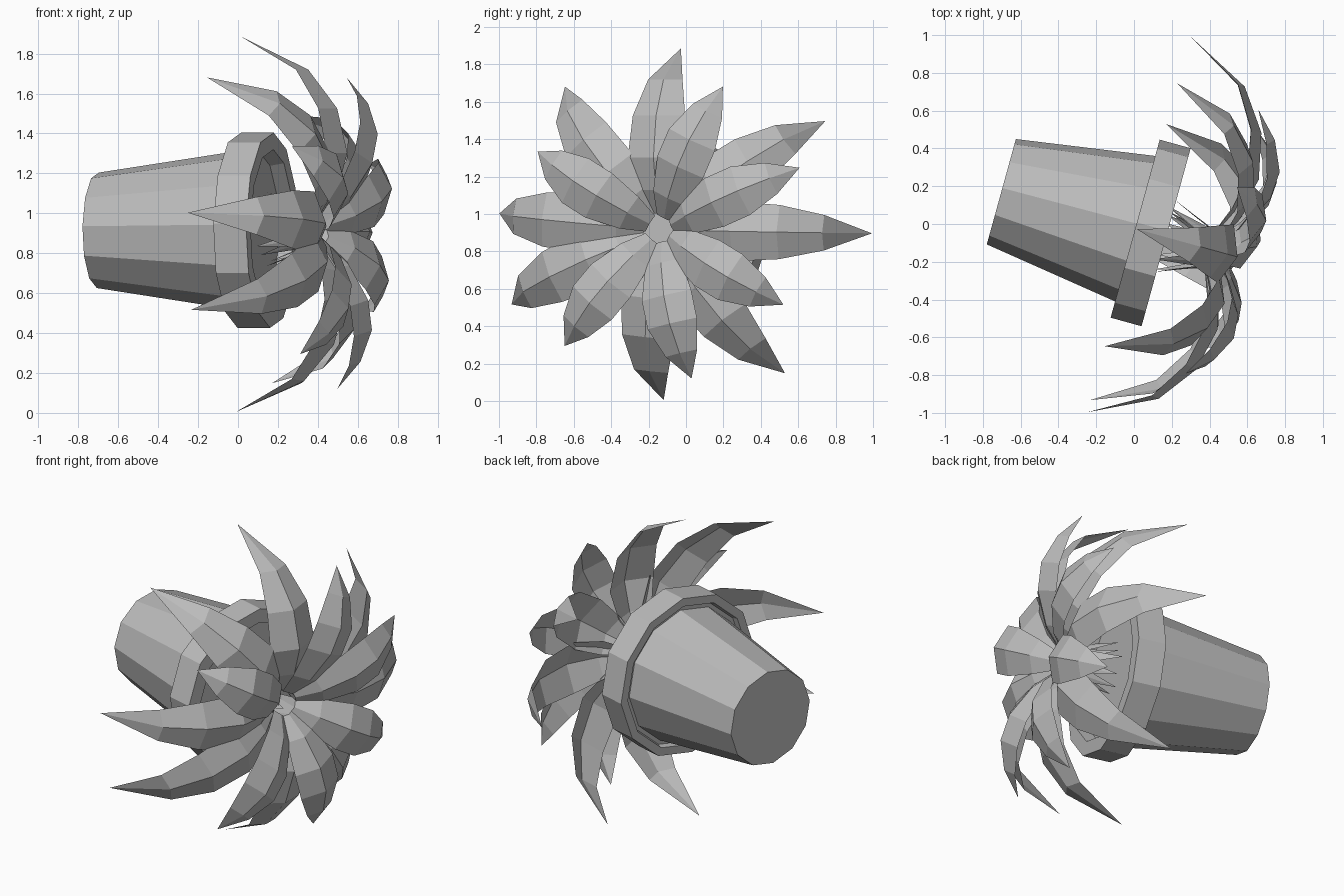
import bpy, bmesh, math
from mathutils import Matrix, Vector

if "Cube" in bpy.data.objects:
    bpy.data.objects.remove(bpy.data.objects["Cube"])

grey = bpy.data.materials.new("plain grey")
grey.diffuse_color = (0.5, 0.5, 0.5, 1)
grey.use_nodes = True
grey.node_tree.nodes["Principled BSDF"].inputs["Base Color"].default_value = grey.diffuse_color

# Tipped-over frame: local x sideways, local y up, local z along the pot axis,
# origin at the centre of the pot mouth
c, s = 0.964, 0.266
FRAME = Matrix(((s, 0, c, 0.17), (c, 0, -s, -0.07), (0, 1, 0, 0.915), (0, 0, 0, 1)))


def finish(name, bm):
    bm.transform(FRAME)
    mesh = bpy.data.meshes.new(name)
    bm.to_mesh(mesh)
    bm.free()
    mesh.materials.append(grey)
    obj = bpy.data.objects.new(name, mesh)
    bpy.context.collection.objects.link(obj)
    return obj


def lathe(name, profile, sides=12, turn=math.radians(-4)):
    """Revolve (height, radius) points; the ends are capped."""
    bm = bmesh.new()
    rings = []
    for a, r in profile:
        rings.append([bm.verts.new((r * math.cos(turn + i * math.tau / sides),
                                    r * math.sin(turn + i * math.tau / sides), a))
                      for i in range(sides)])
    for lo, hi in zip(rings, rings[1:]):
        for i in range(sides):
            j = (i + 1) % sides
            bm.faces.new((lo[i], lo[j], hi[j], hi[i]))
    bm.faces.new(rings[0][::-1])
    bm.faces.new(rings[-1])
    return finish(name, bm)


def leaf(name, angle, reach, path):
    """Ridged arching blade from (height, outward, half width) points."""
    bm = bmesh.new()
    phi = math.radians(angle)
    out = Vector((math.cos(phi), math.sin(phi), 0))
    side = Vector((-math.sin(phi), math.cos(phi), 0))
    up = Vector((0, 0, 1))
    rows = []
    for a, r, w in path:
        mid = out * r * reach + up * a
        if w == 0:
            rows.append([bm.verts.new(mid)])
        else:
            fold = up * w * 0.2
            rows.append([bm.verts.new(mid - side * w - fold),
                         bm.verts.new(mid + fold),
                         bm.verts.new(mid + side * w - fold)])
    for p, q in zip(rows, rows[1:]):
        if len(p) == 1:
            for k in range(2):
                bm.faces.new((p[0], q[k + 1], q[k]))
        elif len(q) == 1:
            for k in range(2):
                bm.faces.new((p[k], p[k + 1], q[0]))
        else:
            for k in range(2):
                bm.faces.new((p[k], p[k + 1], q[k + 1], q[k]))
    bmesh.ops.triangulate(bm, faces=bm.faces[:])
    return finish(name, bm)


# Pot: tapered body, stepped underside of the rim, rim, mouth and soil
lathe("pot", [(-0.905, 0.29), (-0.14, 0.405), (-0.14, 0.43), (-0.17, 0.44),
              (-0.17, 0.49), (0, 0.49), (0, 0.405), (-0.07, 0.39)])

# Each leaf rises from a pointed foot, pinches at the crown and arches outward;
# outer leaves curl back beside the pot, inner leaves bulge further forward
LONG = [(-0.03, 0.2, 0), (0.12, 0.14, 0.03), (0.25, 0.09, 0.05), (0.32, 0.22, 0.12),
        (0.36, 0.4, 0.16), (0.31, 0.63, 0.145), (0.17, 0.83, 0.095), (-0.16, 1, 0)]
SHORT = [(-0.03, 0.2, 0), (0.12, 0.13, 0.03), (0.27, 0.08, 0.05), (0.37, 0.22, 0.1),
         (0.45, 0.44, 0.14), (0.46, 0.63, 0.14), (0.40, 0.83, 0.09), (0.29, 1, 0)]

outer = [(90, 0.97), (36, 0.99), (-1, 1.06), (-53, 0.96),
         (-96, 0.915), (-157, 1.02), (175, 1.01), (130, 1.0)]
inner = [(65, 0.845), (23, 0.85), (-30, 0.8), (-77, 0.815), (-130, 0.81), (148, 0.79)]
for i, (angle, reach) in enumerate(outer):
    leaf(f"outer_leaf_{i + 1}", angle, reach, LONG)
for i, (angle, reach) in enumerate(inner):
    leaf(f"inner_leaf_{i + 1}", angle, reach, SHORT)
